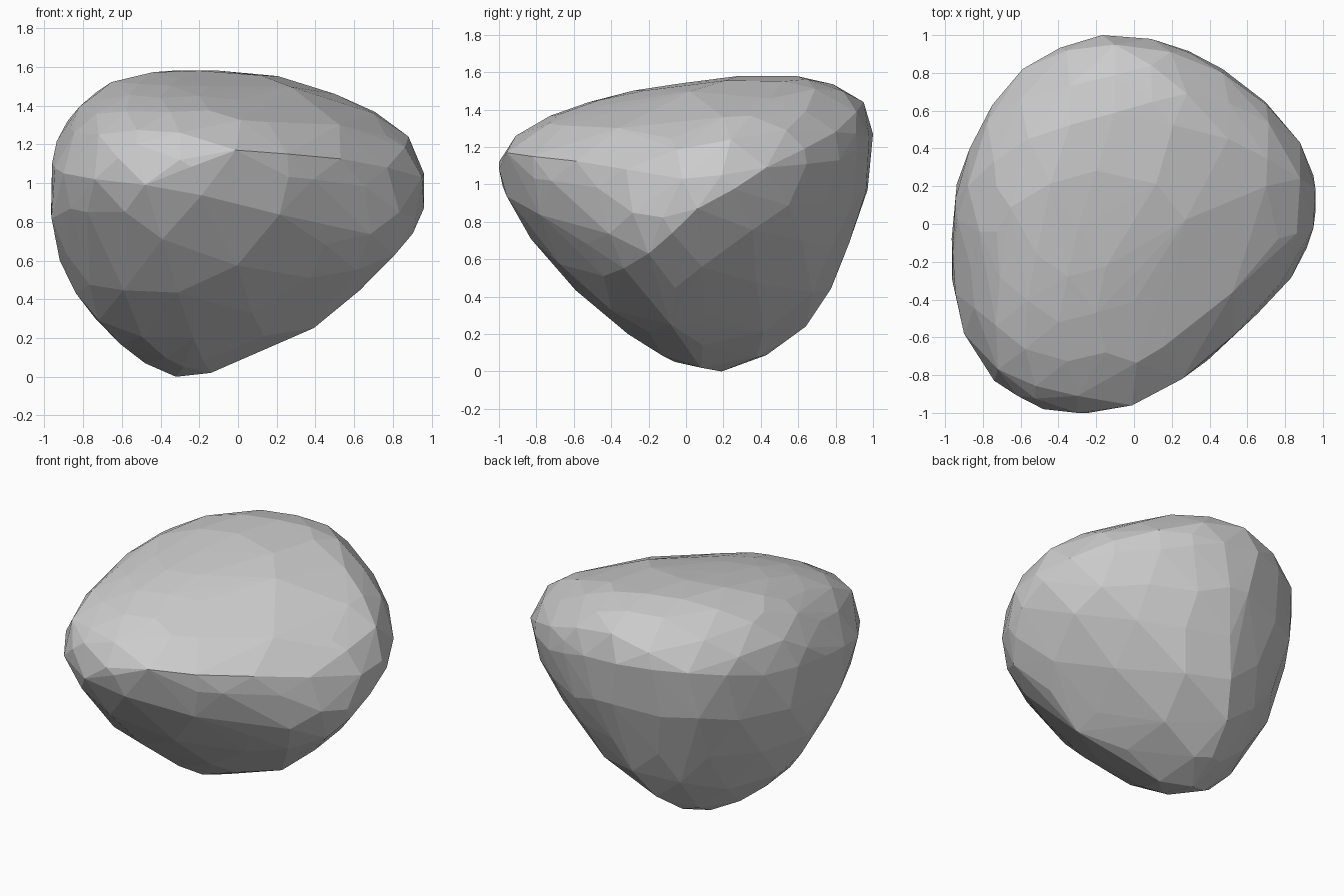
import bpy, bmesh
from mathutils import Vector

# Flattish, tilted top of the boulder
crown = [(-.10, .59, 1.58), (-.56, .45, 1.54), (-.30, -.03, 1.54), (.28, .69, 1.51),
         (.50, .45, 1.46), (.70, .20, 1.36), (0, -.41, 1.43), (-.40, -.52, 1.44),
         (-.71, -.28, 1.43), (-.73, .20, 1.47), (-.10, .95, 1.44)]

# Rounded edge and widest outline
girdle = [(-.72, -.77, 1.25), (-.30, -.91, 1.26), (.88, .24, 1.24), (.47, .80, 1.28),
          (-.88, .20, 1.32), (-.30, -1, 1.12), (-.01, -.96, 1.17), (.255, -.82, 1.15),
          (.77, -.32, 1.08), (.95, -.02, 1.03), (.96, .19, 1.05), (.88, .43, 1.09),
          (.47, .82, 1.13), (.09, .98, 1.25), (-.17, 1, 1.27), (-.59, .82, 1.25),
          (-.87, .40, 1.15), (-.96, -.15, 1.10), (-.90, -.58, 1.05),
          (-.74, -.83, 1.02), (-.48, -.98, .99), (.96, .06, .87)]

# Tapering underside
keel = [(.50, -.59, .88), (.81, -.20, .63), (-.39, -.83, .71), (-.78, -.50, .69),
        (-.92, 0, .60), (.37, -.44, .51), (-.05, .87, .68), (.50, .62, .70),
        (-.60, .62, .60), (.39, .10, .31), (-.23, -.31, .20), (-.72, -.10, .29),
        (-.32, .19, 0), (-.14, .08, .02), (-.48, .10, .07), (-.22, .64, .24)]


def skin(points):
    """Faceted convex skin around a set of points."""
    bm = bmesh.new()
    for p in points:
        bm.verts.new(p)
    bmesh.ops.convex_hull(bm, input=bm.verts[:])
    loose = [v for v in bm.verts if not v.link_faces]
    bmesh.ops.delete(bm, geom=loose, context='VERTS')
    bmesh.ops.recalc_face_normals(bm, faces=bm.faces[:])
    bm.normal_update()
    return bm


# Rough block, then bulge the middle of its long edges for extra facets
block = skin(crown + girdle + keel)
points = [v.co.copy() for v in block.verts]
for e in block.edges:
    a, b = e.verts
    d = b.co - a.co
    if d.length > .38:
        m = (a.co + b.co) / 2 - (d.dot(a.normal) * a.normal - d.dot(b.normal) * b.normal) / 8
        points.append(Vector((max(-.965, min(.965, m.x)), max(-1, min(1, m.y)), max(0, min(1.58, m.z)))))
block.free()

# Final boulder
bm = skin(points)
mesh = bpy.data.meshes.new("boulder")
bm.to_mesh(mesh)
bm.free()
bpy.context.collection.objects.link(bpy.data.objects.new("boulder", mesh))
